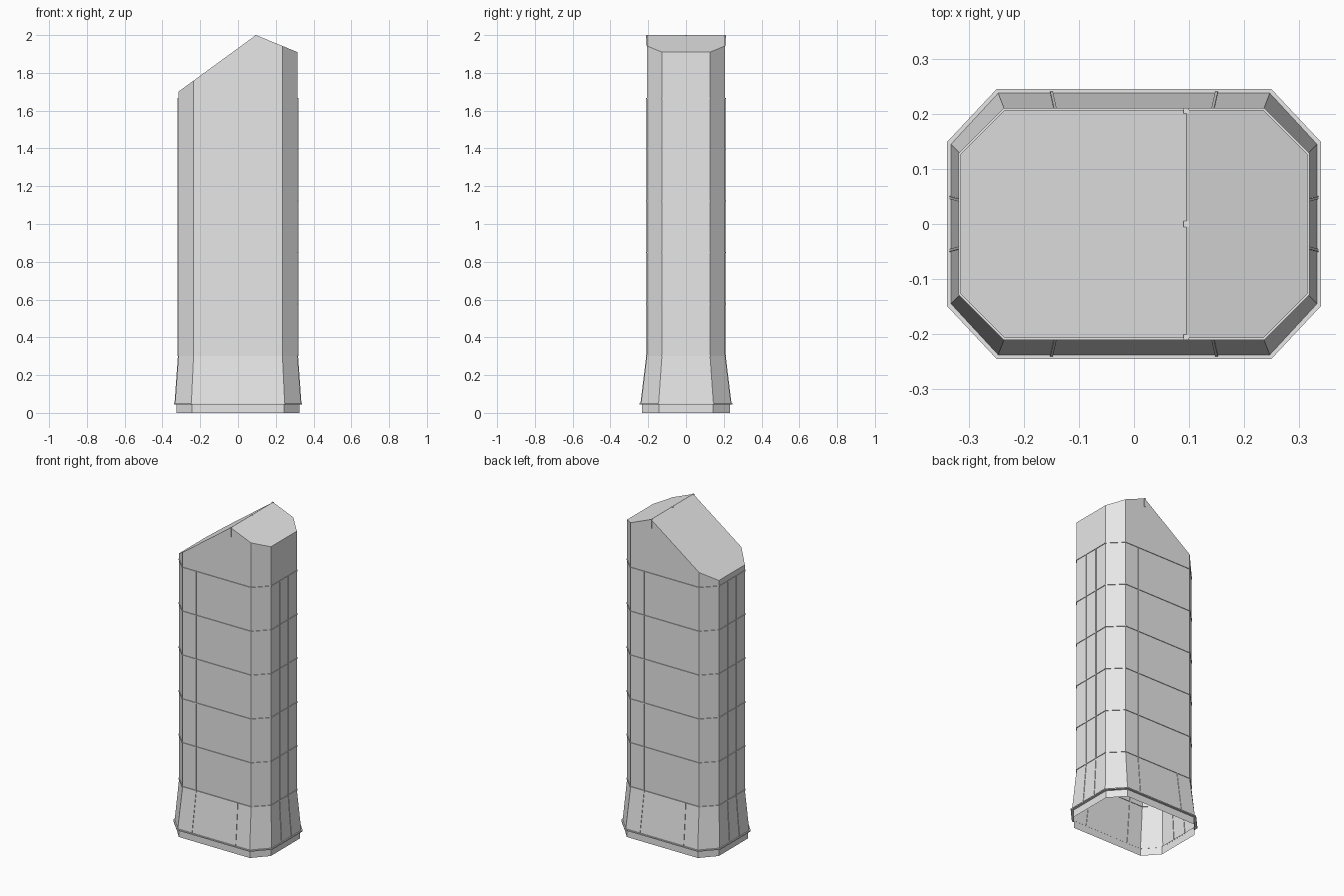
import bpy, bmesh
from mathutils import Vector

if "Cube" in bpy.data.objects:
    bpy.data.objects.remove(bpy.data.objects["Cube"])

grey = bpy.data.materials.new("light_grey")
grey.use_nodes = True
COLOUR = (0.8, 0.8, 0.8, 1)
grey.diffuse_color = COLOUR
grey.node_tree.nodes["Principled BSDF"].inputs["Base Color"].default_value = COLOUR

# Octagon outlines: half length, half depth, and where the chamfers start
BODY = (0.315, 0.207, 0.235, 0.127)
SKIRT = (0.333, 0.238, 0.247, 0.145)
LIP = (0.34, 0.245, 0.25, 0.149)
PLINTH = (0.325, 0.232, 0.244, 0.142)
RIDGE_X, TOP = 0.095, 2.0
SHOULDER, SEAM_TOP = 0.305, 1.665


def outline(size):
    hx, hy, cx, cy = size
    return [(-cx, -hy), (cx, -hy), (hx, -cy), (hx, cy),
            (cx, hy), (-cx, hy), (-hx, cy), (-hx, -cy)]


def grow(size, d):
    return (size[0] + d, size[1] + d, size[2] + d * 0.41, size[3] + d * 0.41)


def roof_z(x):
    return TOP - (0.73 * (RIDGE_X - x) if x < RIDGE_X else 0.41 * (x - RIDGE_X))


def finish(name, bm):
    bmesh.ops.recalc_face_normals(bm, faces=bm.faces)
    mesh = bpy.data.meshes.new(name)
    bm.to_mesh(mesh)
    bm.free()
    mesh.materials.append(grey)
    obj = bpy.data.objects.new(name, mesh)
    bpy.context.collection.objects.link(obj)
    return obj


def bridge(bm, a, b):
    n = len(a)
    for i in range(n):
        j = (i + 1) % n
        bm.faces.new((a[i], a[j], b[j], b[i]))


def band(name, inner, outer, z, height):
    """Thin octagonal collar around the wall."""
    bm = bmesh.new()
    low, high = z - height / 2, z + height / 2
    loops = [[bm.verts.new((x, y, h)) for x, y in outline(s)]
             for s, h in ((inner, low), (outer, low), (outer, high), (inner, high))]
    for i in range(4):
        bridge(bm, loops[i], loops[(i + 1) % 4])
    finish(name, bm)


def strip(name, a, b, out, width=0.005, rise=0.004, sink=0.003):
    """Thin raised bar from a to b, standing out from the wall."""
    a, b, out = Vector(a), Vector(b), Vector(out)
    side = (b - a).cross(out).normalized() * width / 2
    bm = bmesh.new()
    ends = [[bm.verts.new(p + side * s + out * o)
             for s, o in ((-1, -sink), (1, -sink), (1, rise), (-1, rise))] for p in (a, b)]
    bridge(bm, *ends)
    bm.faces.new(ends[0])
    bm.faces.new(ends[1])
    finish(name, bm)


# Tower shell: open underneath, flared skirt, straight body and two-slope roof
bm = bmesh.new()
rings = []
for size, z in ((PLINTH, 0), (PLINTH, 0.045), (SKIRT, 0.05), (BODY, SHOULDER), (BODY, None)):
    pts = outline(size)
    pts.insert(5, (RIDGE_X, size[1]))
    pts.insert(1, (RIDGE_X, -size[1]))
    rings.append([bm.verts.new((x, y, roof_z(x) if z is None else z)) for x, y in pts])
for lower, upper in zip(rings, rings[1:]):
    bridge(bm, lower, upper)
eaves = rings[-1]
bm.faces.new(eaves[1:7])
bm.faces.new(eaves[6:] + eaves[:2])
finish("tower_shell", bm)

# Lip under the skirt
band("skirt_lip", PLINTH, LIP, 0.049, 0.007)

# Level seams around the body
LEVELS = 6
for i in range(LEVELS):
    z = SHOULDER + (SEAM_TOP - SHOULDER) * i / (LEVELS - 1)
    band(f"level_seam_{i + 1}", grow(BODY, -0.003), grow(BODY, 0.004), z, 0.005)

# Upright seams on the body and the skirt
for s in (-1, 1):
    face = "front" if s < 0 else "back"
    wall, foot = s * BODY[1], s * SKIRT[1]
    strip(f"{face}_body_seam", (s * 0.143, wall, SHOULDER), (s * 0.143, wall, SEAM_TOP), (0, s, 0))
    end = "right" if s < 0 else "left"
    end_wall, end_foot = s * BODY[0], s * SKIRT[0]
    for t in (-1, 1):
        n = 1 if t < 0 else 2
        strip(f"{face}_skirt_seam_{n}", (t * 0.15, foot, 0.05),
              (t * 0.143, wall, SHOULDER), (0, s, 0), rise=0.003)
        strip(f"{end}_body_seam_{n}", (end_wall, t * 0.043, SHOULDER),
              (end_wall, t * 0.043, SEAM_TOP), (s, 0, 0))
        strip(f"{end}_skirt_seam_{n}", (end_foot, t * 0.048, 0.05),
              (end_wall, t * 0.043, SHOULDER), (s, 0, 0), rise=0.003)

# Small posts under the ridge
for name, y in (("front", -0.206), ("middle", 0), ("back", 0.206)):
    strip(f"{name}_ridge_post", (RIDGE_X, y, 1.945), (RIDGE_X, y, TOP), (0, 1, 0),
          width=0.01, rise=0.005, sink=0.005)
